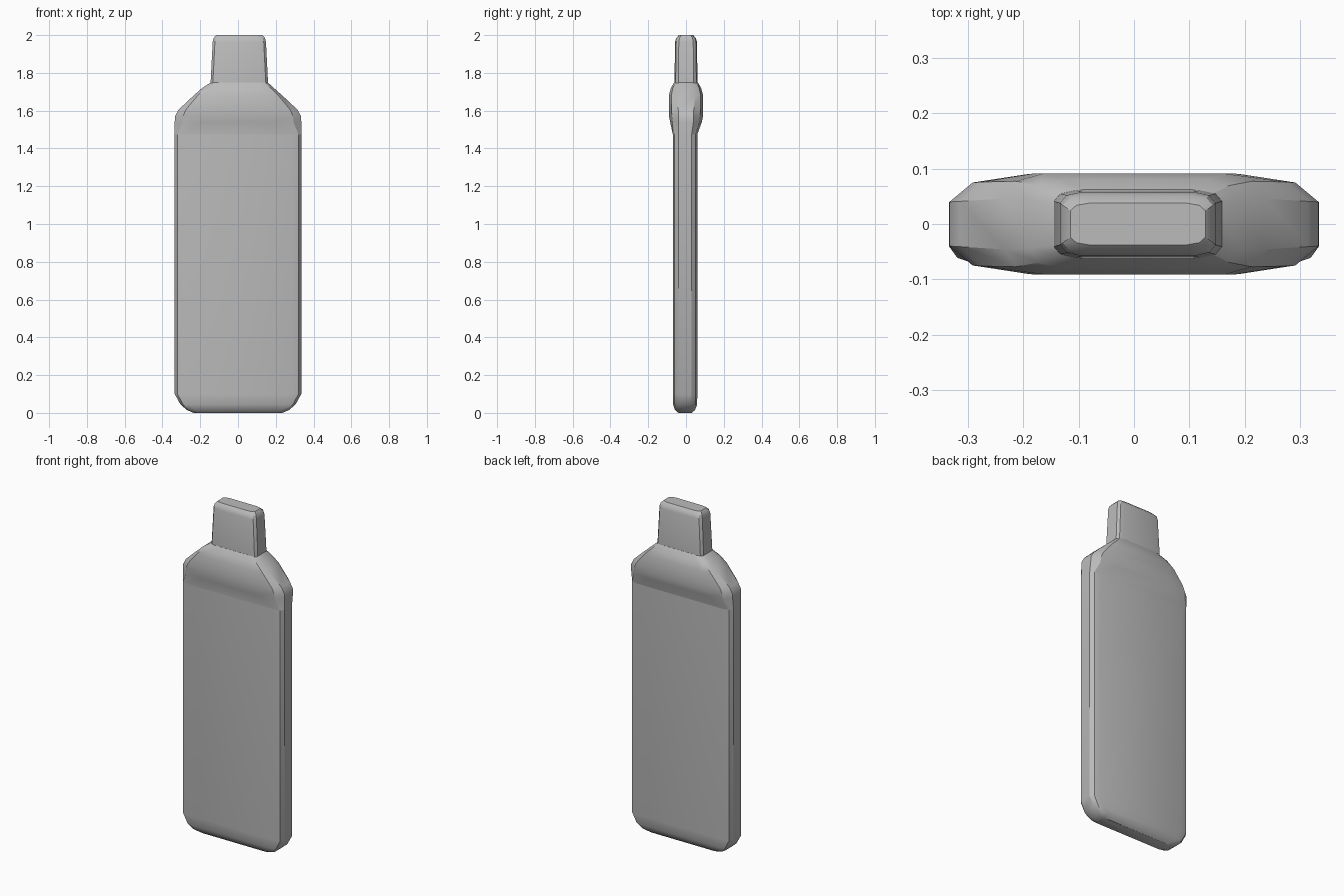
import bpy
import bmesh
import math

cube = bpy.data.objects.get("Cube")
if cube:
    bpy.data.objects.remove(cube, do_unlink=True)

GREY = (0.5, 0.5, 0.5, 1)
grey = bpy.data.materials.new("plain grey")
grey.use_nodes = True
grey.diffuse_color = GREY
grey.node_tree.nodes["Principled BSDF"].inputs["Base Color"].default_value = GREY


def ring(z, half_x, half_y, cut_x, cut_y, off_x=0, off_y=0):
    """Rectangle whose corners are rounded by three points each."""
    corner = [(half_x, half_y - cut_y),
              (half_x - cut_x * 0.3, half_y - cut_y * 0.3),
              (half_x - cut_x, half_y)]
    points = []
    for sx, sy in ((1, 1), (-1, 1), (-1, -1), (1, -1)):
        order = corner if sx * sy > 0 else corner[::-1]
        points += [(sx * x + off_x, sy * y + off_y, z) for x, y in order]
    return points


def loft(name, sections):
    """Skin a stack of rings and close both ends."""
    bm = bmesh.new()
    rings = [[bm.verts.new(p) for p in ring(*s)] for s in sections]
    for low, high in zip(rings, rings[1:]):
        for i in range(len(low)):
            j = (i + 1) % len(low)
            bm.faces.new((low[i], low[j], high[j], high[i]))
    bm.faces.new(rings[0][::-1])
    bm.faces.new(rings[-1])
    bmesh.ops.recalc_face_normals(bm, faces=bm.faces)
    mesh = bpy.data.meshes.new(name)
    bm.to_mesh(mesh)
    bm.free()
    mesh.materials.append(grey)
    obj = bpy.data.objects.new(name, mesh)
    bpy.context.collection.objects.link(obj)
    bpy.ops.object.select_all(action="DESELECT")
    obj.select_set(True)
    bpy.context.view_layer.objects.active = obj
    bpy.ops.object.shade_smooth_by_angle(angle=math.radians(30))
    return obj


# Flat slab with a rounded base
loft("body", [
    (0.0, 0.235, 0.035, 0.03, 0.015, 0, -0.005),
    (0.015, 0.27, 0.053, 0.04, 0.02, 0, -0.005),
    (0.045, 0.305, 0.064, 0.045, 0.03, 0, -0.005),
    (0.10, 0.335, 0.065, 0.05, 0.03, 0, -0.005),
    (1.475, 0.335, 0.065, 0.05, 0.03, 0, -0.005),
])

# Bulging shoulder that narrows up to the neck
loft("shoulder", [
    (1.475, 0.335, 0.065, 0.05, 0.03, 0, -0.005),
    (1.54, 0.335, 0.084, 0.14, 0.045),
    (1.57, 0.334, 0.09, 0.14, 0.05),
    (1.605, 0.315, 0.091, 0.13, 0.05),
    (1.68, 0.235, 0.091, 0.07, 0.045),
    (1.72, 0.19, 0.08, 0.06, 0.035),
    (1.75, 0.15, 0.062, 0.05, 0.025, 0.007),
])

# Slightly tapered neck with a rounded top
loft("neck", [
    (1.72, 0.153, 0.062, 0.04, 0.02, 0.007),
    (1.75, 0.152, 0.061, 0.04, 0.02, 0.007),
    (1.965, 0.141, 0.058, 0.04, 0.02, 0.007),
    (1.985, 0.136, 0.052, 0.04, 0.018, 0.007),
    (2.0, 0.122, 0.038, 0.035, 0.014, 0.007),
])
